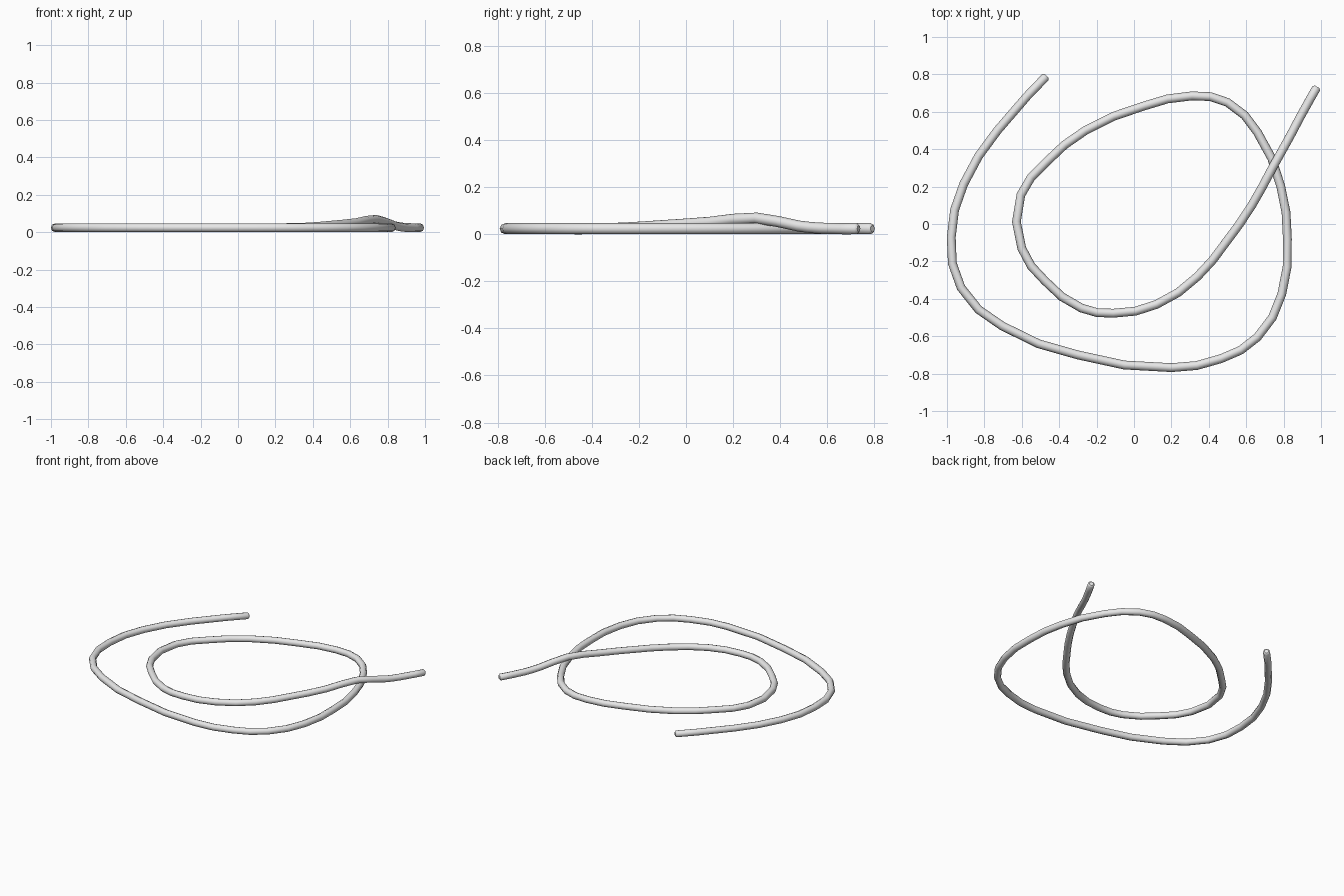
import bpy
from math import radians
from mathutils import Vector

cube = bpy.data.objects.get("Cube")
if cube:
    bpy.data.objects.remove(cube, do_unlink=True)

RADIUS = 0.0235
TIP_LENGTH = 0.01
TIP_SCALE = 0.6

# Centre line of the rope, from the free end on the left to the one on the right;
# a third value lifts the rope where it crosses over itself
PATH = [
    (-0.474, 0.785), (-0.73, 0.50), (-0.91, 0.215), (-0.977, -0.07),
    (-0.925, -0.34), (-0.705, -0.545), (-0.30, -0.70), (0.20, -0.768),
    (0.465, -0.72), (0.66, -0.605), (0.79, -0.375), (0.82, -0.08),
    (0.785, 0.20), (0.66, 0.49), (0.50, 0.65), (0.31, 0.685),
    (0.05, 0.63), (-0.26, 0.50), (-0.47, 0.33), (-0.605, 0.155),
    (-0.60, -0.13), (-0.475, -0.305), (-0.28, -0.45), (-0.11, -0.477),
    (0.12, -0.43), (0.34, -0.28, 0.002), (0.49, -0.10, 0.013),
    (0.63, 0.10, 0.027), (0.74, 0.30, 0.045), (0.84, 0.48, 0.011),
    (0.89, 0.575, 0.002), (0.974, 0.725),
]


def lift(p):
    return Vector((p[0], p[1], RADIUS + (p[2] if len(p) > 2 else 0)))


def beyond(end, before):
    """Point just past an end, where the rope narrows."""
    return end + (end - before).normalized() * TIP_LENGTH


# Material
grey = bpy.data.materials.new("rope light grey")
grey.use_nodes = True
colour = (0.8, 0.8, 0.8, 1)
grey.diffuse_color = colour
grey.node_tree.nodes["Principled BSDF"].inputs["Base Color"].default_value = colour

# Rope: a bevelled curve with slightly chamfered ends
points = [lift(p) for p in PATH]
points = [beyond(points[0], points[1])] + points + [beyond(points[-1], points[-2])]

curve = bpy.data.curves.new("rope", "CURVE")
curve.dimensions = "3D"
curve.resolution_u = 2
curve.bevel_depth = RADIUS
curve.bevel_resolution = 2
curve.use_fill_caps = True
spline = curve.splines.new("BEZIER")
spline.bezier_points.add(len(points) - 1)
for bez, co in zip(spline.bezier_points, points):
    bez.co = co
    bez.handle_left_type = bez.handle_right_type = "AUTO"
for tip in (spline.bezier_points[0], spline.bezier_points[-1]):
    tip.radius = TIP_SCALE
curve.materials.append(grey)

rope = bpy.data.objects.new("rope", curve)
bpy.context.collection.objects.link(rope)
bpy.ops.object.select_all(action="DESELECT")
rope.select_set(True)
bpy.context.view_layer.objects.active = rope
bpy.context.view_layer.update()
bpy.ops.object.convert(target="MESH")

# Round shading along the whole rope
bpy.ops.object.shade_smooth_by_angle(angle=radians(75))
